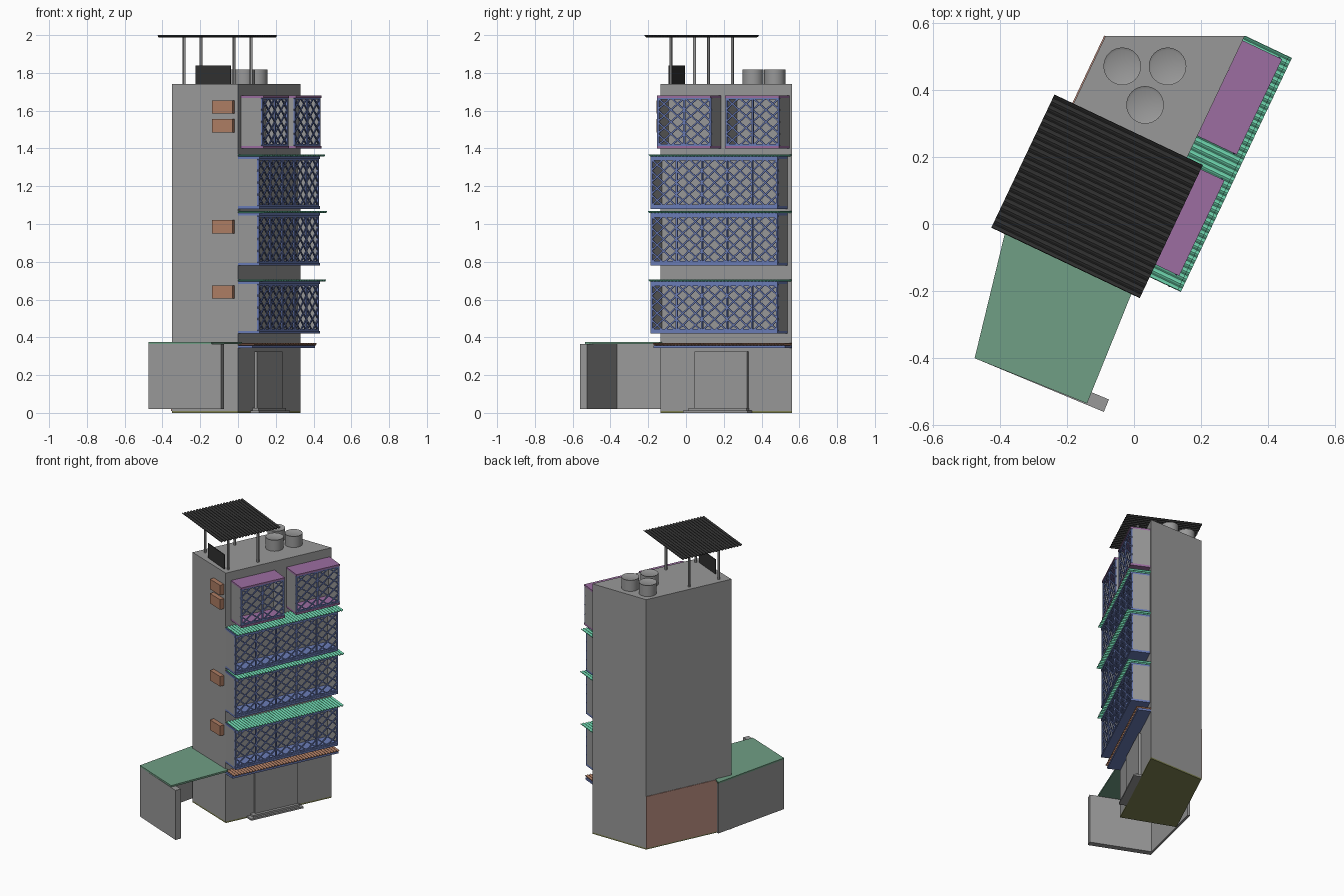
import bpy, bmesh, math
from mathutils import Matrix, Vector

cube = bpy.data.objects.get("Cube")
if cube:
    bpy.data.objects.remove(cube)


def material(name, *srgb):
    lin = [((c + 0.055) / 1.055) ** 2.4 for c in srgb] + [1]
    m = bpy.data.materials.new(name)
    m.use_nodes = True
    m.diffuse_color = lin
    m.node_tree.nodes["Principled BSDF"].inputs["Base Color"].default_value = lin
    return m


concrete = material("concrete", .60, .60, .60)
pale = material("pale_roof_floor", .80, .80, .80)
purple = material("purple_paint", .61, .43, .63)
mint = material("mint_sheet", .43, .83, .68)
blue = material("blue_paint", .42, .49, .72)
moss = material("moss_green", .44, .62, .52)
black = material("black_sheet", .19, .19, .19)
clay = material("terracotta", .68, .49, .39)
brick = material("brick_paint", .70, .53, .48)
olive = material("olive_base", .50, .51, .32)

# Footprint corners; the street wall runs from FRONT to BACK
LEFT, FRONT, BACK, REAR = (-.35, 0), (0, -.135), (.33, .56), (-.085, .56)
# Street wall frame: x points out of the wall, y along it
STREET = Matrix.Translation((0, -.135, 0)) @ Matrix.Rotation(math.radians(-25.4), 4, 'Z')
WORLD = Matrix.Identity(4)
LENGTH = .77


def finish(name, bm, mats, frame=WORLD):
    bmesh.ops.recalc_face_normals(bm, faces=bm.faces)
    me = bpy.data.meshes.new(name)
    bm.to_mesh(me)
    bm.free()
    for m in mats:
        me.materials.append(m)
    ob = bpy.data.objects.new(name, me)
    ob.matrix_world = frame
    bpy.context.scene.collection.objects.link(ob)
    return ob


def add_box(bm, x, y, z):
    size = [b - a for a, b in (x, y, z)]
    mid = [(a + b) / 2 for a, b in (x, y, z)]
    bmesh.ops.create_cube(bm, size=1, matrix=Matrix.Translation(mid) @ Matrix.Diagonal(size + [1]))


def box(name, x, y, z, mat, frame=STREET):
    bm = bmesh.new()
    add_box(bm, x, y, z)
    return finish(name, bm, [mat], frame)


def add_prism(bm, points, z0, z1):
    base = bm.faces.new([bm.verts.new((x, y, z0)) for x, y in points])
    out = bmesh.ops.extrude_face_region(bm, geom=[base], use_keep_orig=True)
    top = [g for g in out["geom"] if isinstance(g, bmesh.types.BMFace)][0]
    bmesh.ops.translate(bm, verts=top.verts, vec=(0, 0, z1 - z0))
    return top


def prism(name, points, z0, z1, mat):
    bm = bmesh.new()
    add_prism(bm, points, z0, z1)
    return finish(name, bm, [mat])


def wall(name, a, b, thick, z0, z1, mat):
    """Upright slab from a to b, thickened to the left of that direction."""
    a, b = Vector(a), Vector(b)
    d = (b - a).normalized()
    off = Vector((-d.y, d.x)) * thick
    return prism(name, [a, b, b + off, a + off], z0, z1, mat)


def cylinder(name, x, y, r, z0, z1, mat, sides=32, rim=0):
    bm = bmesh.new()
    bmesh.ops.create_cone(bm, cap_ends=True, segments=sides, radius1=r, radius2=r, depth=z1 - z0,
                          matrix=Matrix.Translation((x, y, (z0 + z1) / 2)))
    if rim:
        top = max(bm.faces, key=lambda f: f.calc_center_median().z)
        bmesh.ops.inset_region(bm, faces=[top], thickness=rim)
        bmesh.ops.translate(bm, verts=top.verts, vec=(0, 0, -rim / 2))
    ob = finish(name, bm, [mat])
    bpy.context.view_layer.objects.active = ob
    ob.select_set(True)
    bpy.ops.object.shade_smooth_by_angle()
    ob.select_set(False)


def corrugated(name, x0, x1, y0, y1, z, ridges, mat):
    """Wavy sheet with its ridges along x."""
    bm = bmesh.new()
    steps = ridges * 6
    rows = []
    for i in range(steps + 1):
        y = y0 + (y1 - y0) * i / steps
        h = z + .004 * math.cos(i * math.pi / 3)
        rows.append([bm.verts.new((x, y, h)) for x in (x0, x1)])
    for a, b in zip(rows, rows[1:]):
        bm.faces.new([a[0], a[1], b[1], b[0]])
    ob = finish(name, bm, [mat], STREET)
    mod = ob.modifiers.new("thickness", 'SOLIDIFY')
    mod.thickness = .004
    mod.offset = 0


def lattice(name, depth, y0, y1, z0, z1, panels):
    """Posts, rails and crossed bars closing the open side of a balcony."""
    bm = bmesh.new()
    x = (depth - .01, depth)
    for i in range(panels + 1):
        y = y0 + .005 + (y1 - y0 - .01) * i / panels
        add_box(bm, x, (y - .005, y + .005), (z0, z1))
    for z in (z0, z1 - .01):
        add_box(bm, x, (y0, y1), (z, z + .01))
    cols, tiers = panels * 2, 4
    w, h = (y1 - y0) / cols, (z1 - z0) / tiers
    for c in range(cols):
        for t in range(tiers):
            mid = Matrix.Translation((depth - .005, y0 + (c + .5) * w, z0 + (t + .5) * h))
            for side in (-1, 1):
                turn = Matrix.Rotation(side * math.atan2(h, w), 4, 'X')
                size = Matrix.Diagonal((.006, math.hypot(w, h), .008, 1))
                bmesh.ops.create_cube(bm, size=1, matrix=mid @ turn @ size)
    finish(name, bm, [blue], STREET)


def balcony(name, depth, y0, y1, z0, z1, panels, trim):
    box(name + "_floor", (0, depth + .004), (y0, y1), (z0, z0 + .014), trim)
    box(name + "_ceiling", (0, depth + .004), (y0, y1), (z1 - .012, z1), trim)
    for side, y in (("near", y0), ("far", y1 - .008)):
        box(f"{name}_{side}_end_wall", (0, depth - .01), (y, y + .008), (z0 + .014, z1 - .012), concrete)
    lattice(name + "_lattice", depth, y0, y1, z0 + .014, z1 - .012, panels)


# Tower with a sunken roof inside the parapet
bm = bmesh.new()
top = add_prism(bm, [LEFT, FRONT, BACK, REAR], .01, 1.74)
bmesh.ops.inset_region(bm, faces=[top], thickness=.022)
out = bmesh.ops.extrude_face_region(bm, geom=[top])
floor = [g for g in out["geom"] if isinstance(g, bmesh.types.BMFace)][0]
bmesh.ops.translate(bm, verts=floor.verts, vec=(0, 0, -.05))
floor.material_index = 1
finish("tower", bm, [concrete, pale])
prism("base_slab", [LEFT, FRONT, BACK, REAR], 0, .01, olive)
wall("painted_ground_wall", LEFT, REAR, .004, .01, .37, brick)

# Three full-width balconies with corrugated awnings
for i, (z0, z1, reach) in enumerate([(.42, .695, .15), (.78, 1.057, .155), (1.08, 1.357, .145)], 1):
    balcony(f"balcony_{i}", .122, 0, .745, z0, z1, 5, blue)
    corrugated(f"awning_{i}", 0, reach, 0, LENGTH, z1 + .006, 38, mint)

# Two small top balconies
for i, y in enumerate((.04, .44), 1):
    balcony(f"top_balcony_{i}", .126, y, y + .315, 1.4, 1.68, 2, purple)

# Ledge above the entrance
box("entrance_ledge", (0, .085), (0, LENGTH), (.343, .357), blue)
corrugated("entrance_awning", 0, .095, 0, LENGTH, .364, 38, clay)

# Entrance door and steps
box("door", (0, .015), (.205, .515), (.025, .325), concrete)
box("upper_step", (0, .035), (.18, .52), (.012, .025), concrete)
box("lower_step", (0, .05), (.155, .535), (0, .012), concrete)

# Air conditioners on the front wall
slant = math.atan2(FRONT[1] - LEFT[1], FRONT[0] - LEFT[0])
front_frame = Matrix.Translation((0, -.135, 0)) @ Matrix.Rotation(slant, 4, 'Z')
for i, z in enumerate((.605, .95, 1.485, 1.585), 1):
    box(f"air_conditioner_{i}", (-.135, -.02), (-.03, .005), (z, z + .07), clay, front_frame)

# Side annex: two walls and a flat roof, open towards the street
wall("annex_front_wall", (-.475, -.40), (-.09, -.56), .04, .02, .365, concrete)
wall("annex_side_wall", (-.345, .137), (-.475, -.40), .015, .02, .365, concrete)
prism("annex_roof", [(-.475, -.40), (-.14, -.535), (.02, -.14), (-.345, .137)], .364, .376, moss)

# Rooftop tanks, screen and canopy
for i, (x, y) in enumerate([(-.035, .47), (.1, .47), (.033, .355)], 1):
    cylinder(f"water_tank_{i}", x, y, .056, 1.69, 1.817, concrete, rim=.008)
wall("rooftop_screen", (-.225, -.01), (-.04, -.093), .006, 1.70, 1.84, black)
for i, (x, y) in enumerate([(-.285, .045), (-.195, .245), (-.02, -.08), (.07, .12)], 1):
    cylinder(f"canopy_post_{i}", x, y, .008, 1.69, 1.992, concrete, sides=12)
to_local = STREET.inverted()
near, far = to_local @ Vector((-.425, -.01, 0)), to_local @ Vector((.205, .175, 0))
corrugated("canopy", near.x, far.x, near.y, far.y, 1.994, 20, black)
